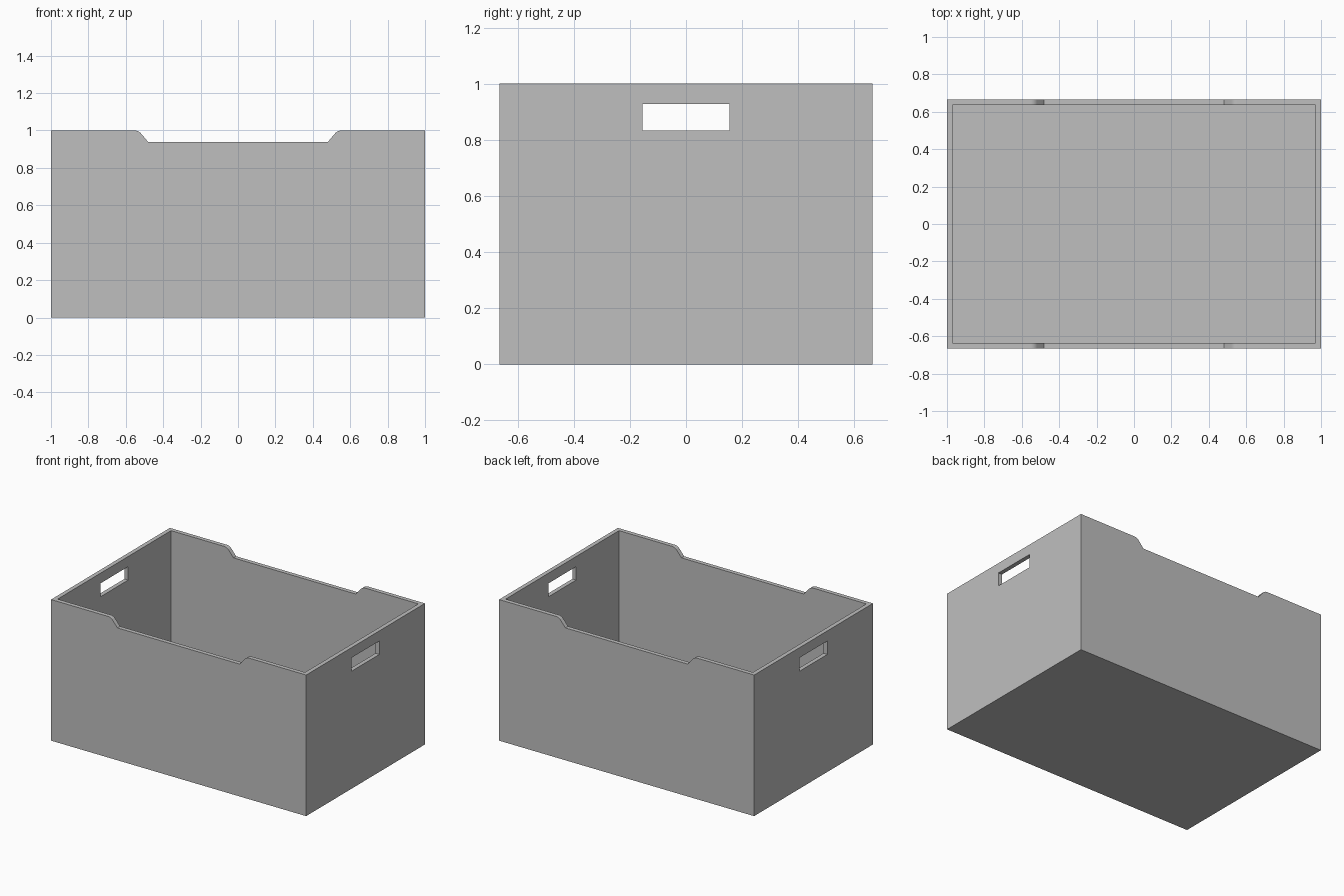
import bpy
import bmesh
import math

cube = bpy.data.objects.get("Cube")
if cube:
    bpy.data.objects.remove(cube, do_unlink=True)

HALF_X, HALF_Y, HEIGHT, WALL = 1.0, 0.665, 1.0, 0.03

grey = bpy.data.materials.new("light grey")
grey.use_nodes = True
colour = (0.52, 0.52, 0.52, 1)
grey.diffuse_color = colour
grey.node_tree.nodes["Principled BSDF"].inputs["Base Color"].default_value = colour


def finish(name, bm):
    bmesh.ops.recalc_face_normals(bm, faces=bm.faces)
    mesh = bpy.data.meshes.new(name)
    bm.to_mesh(mesh)
    bm.free()
    mesh.materials.append(grey)
    obj = bpy.data.objects.new(name, mesh)
    bpy.context.collection.objects.link(obj)
    return obj


def box(name, half_x, half_y, z0, z1):
    bm = bmesh.new()
    bmesh.ops.create_cube(bm, size=2)
    for v in bm.verts:
        v.co = (v.co.x * half_x, v.co.y * half_y, z1 if v.co.z > 0 else z0)
    return finish(name, bm)


def prism(name, outline, half_y):
    bm = bmesh.new()
    face = bm.faces.new([bm.verts.new((x, -half_y, z)) for x, z in outline])
    extruded = bmesh.ops.extrude_face_region(bm, geom=[face])["geom"]
    verts = [g for g in extruded if isinstance(g, bmesh.types.BMVert)]
    bmesh.ops.translate(bm, verts=verts, vec=(0, 2 * half_y, 0))
    return finish(name, bm)


# Solid body, hollowed out by the cutters below
crate = box("crate", HALF_X, HALF_Y, 0, HEIGHT)
cavity = box("cavity_cutter", HALF_X - WALL, HALF_Y - WALL, WALL, 1.2)
handles = box("handle_cutter", 1.2, 0.155, 0.833, 0.928)

# Dip in the front and back rims: sloped ends rolling over into the rim
notch_z, notch_x, slope, radius = 0.938, 0.48, math.radians(50), 0.045
corner_x = notch_x + (HEIGHT - notch_z) / math.tan(slope)
arc_x = corner_x + radius * math.tan(slope / 2)
half = [(notch_x, notch_z)]
for i in range(9):
    a = slope * (1 - i / 8)
    half.append((arc_x - radius * math.sin(a), HEIGHT - radius * (1 - math.cos(a))))
half.append((arc_x, 1.1))
outline = half + [(-x, z) for x, z in reversed(half)]
notch = prism("rim_dip_cutter", outline, 0.9)

# Cut, apply and tidy up
for cutter in (cavity, handles, notch):
    cutter.hide_render = True
    mod = crate.modifiers.new(cutter.name, 'BOOLEAN')
    mod.operation = 'DIFFERENCE'
    mod.solver = 'EXACT'
    mod.object = cutter
bpy.ops.object.select_all(action='DESELECT')
crate.select_set(True)
bpy.context.view_layer.objects.active = crate
for mod in list(crate.modifiers):
    bpy.ops.object.modifier_apply(modifier=mod.name)
for cutter in (cavity, handles, notch):
    bpy.data.objects.remove(cutter, do_unlink=True)
bpy.ops.object.shade_smooth_by_angle(angle=math.radians(30))
